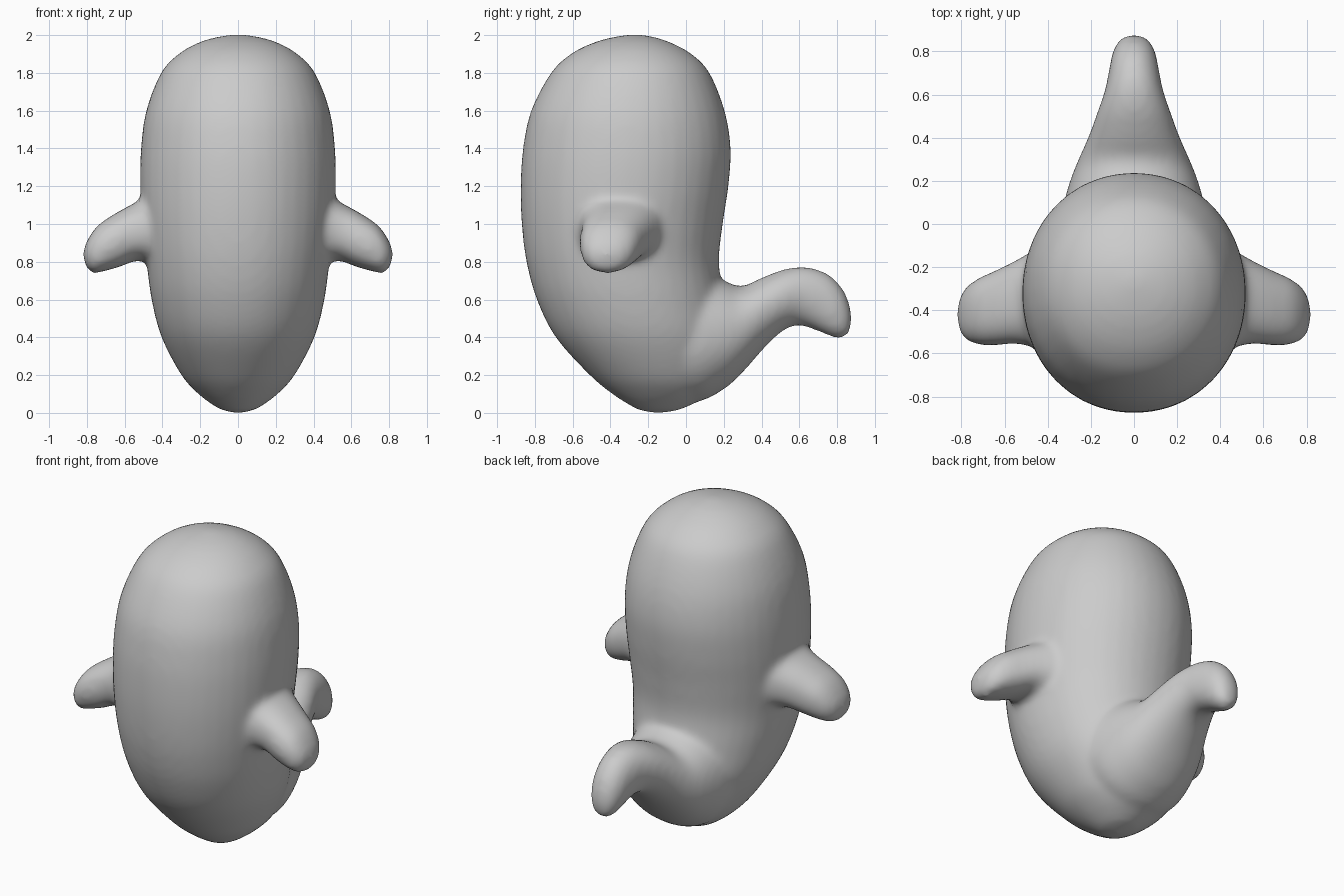
import bpy, bmesh, math
from mathutils import Vector

if "Cube" in bpy.data.objects:
    bpy.data.objects.remove(bpy.data.objects["Cube"])

SEG = 40
STEPS = 5


def catmull(a, b, c, d, t):
    return 0.5 * (2*b + (c - a)*t + (2*a - 5*b + 4*c - d)*t*t + (3*b - a - 3*c + d)*t**3)


def spow(v, e):
    return math.copysign(abs(v) ** e, v)


def loft(bm, sections, to_ring, power=1.0):
    """Smoothly interpolate section rows; to_ring gives (centre, half axis u, half axis v)."""
    rows, n = [], len(sections)
    for i in range(n - 1):
        quad = [sections[max(0, min(n - 1, i + k))] for k in (-1, 0, 1, 2)]
        for s in range(STEPS):
            rows.append([catmull(*vals, s / STEPS) for vals in zip(*quad)])
    rows.append(sections[-1])
    rings = []
    for row in rows:
        c, u, v = to_ring(row)
        ring = []
        for k in range(SEG):
            a = math.tau * k / SEG
            ring.append(bm.verts.new(c + u*spow(math.cos(a), power) + v*spow(math.sin(a), power)))
        rings.append(ring)
    faces = [bm.faces.new(rings[0]), bm.faces.new(rings[-1])]
    for r0, r1 in zip(rings, rings[1:]):
        for k in range(SEG):
            j = (k + 1) % SEG
            faces.append(bm.faces.new((r0[k], r0[j], r1[j], r1[k])))
    bmesh.ops.recalc_face_normals(bm, faces=faces)


def side_ring(r):
    # row: y, z of one edge, y, z of the opposite edge, half width in x
    p, q = Vector((0, r[0], r[1])), Vector((0, r[2], r[3]))
    return (p + q) / 2, (q - p) / 2, Vector((max(r[4], 0.002), 0, 0))


def arm_ring(sign):
    # row: x, z of lower edge, x, z of upper edge, y front, y back
    def ring(r):
        y = (r[4] + r[5]) / 2
        p, q = Vector((sign*r[0], y, r[1])), Vector((sign*r[2], y, r[3]))
        return (p + q) / 2, (q - p) / 2, Vector((0, (r[5] - r[4]) / 2, 0))
    return ring


# Body: z, front y, back y, half width
body = [(0.0, -.17, -.13, .02), (.01, -.23, -.06, .065), (.03, -.28, 0, .115), (.1, -.39, .13, .21),
        (.2, -.51, .20, .30), (.4, -.69, .23, .405), (.6, -.79, .20, .458), (.8, -.845, .175, .485),
        (1.0, -.87, .195, .507), (1.2, -.876, .225, .518), (1.4, -.863, .237, .514),
        (1.6, -.82, .205, .486), (1.8, -.715, .125, .408), (1.9, -.61, .03, .315),
        (1.96, -.49, -.08, .21), (1.99, -.38, -.17, .11), (2.003, -.29, -.25, .02)]

# Tail: lower edge y z, upper edge y z, half width
tail = [(-.1, .1, -.1, .75, .34), (.06, .06, .04, .76, .335), (.2, .125, .18, .71, .30),
        (.3, .215, .29, .67, .26), (.42, .35, .40, .715, .21), (.52, .44, .52, .76, .17),
        (.6, .463, .64, .772, .135), (.68, .44, .76, .73, .115), (.74, .415, .84, .64, .10),
        (.79, .397, .876, .53, .075), (.825, .395, .872, .45, .045), (.845, .405, .86, .42, .01)]

# Arm: lower edge x z, upper edge x z, front y, back y
arm = [(.3, .80, .3, 1.15, -.57, -.1), (.45, .80, .45, 1.16, -.57, -.12),
       (.54, .805, .56, 1.105, -.555, -.17), (.62, .775, .66, 1.05, -.562, -.215),
       (.69, .755, .745, .99, -.56, -.25), (.74, .742, .80, .91, -.54, -.29),
       (.775, .74, .82, .85, -.50, -.34), (.795, .755, .815, .80, -.44, -.39)]

bm = bmesh.new()
loft(bm, [(f, z, b, z, w) for z, f, b, w in body], side_ring, 0.97)
loft(bm, tail, side_ring, 0.95)
for sign in (1, -1):
    loft(bm, arm, arm_ring(sign), 0.85)

mesh = bpy.data.meshes.new("ghost_body")
bm.to_mesh(mesh)
bm.free()
ghost = bpy.data.objects.new("ghost_body", mesh)
bpy.context.collection.objects.link(ghost)

# Fuse the parts into one skin and soften the joins
fuse = ghost.modifiers.new("fuse", 'REMESH')
fuse.mode = 'VOXEL'
fuse.voxel_size = 0.02
fuse.use_smooth_shade = True
soften = ghost.modifiers.new("soften", 'SMOOTH')
soften.factor = 0.5
soften.iterations = 12
